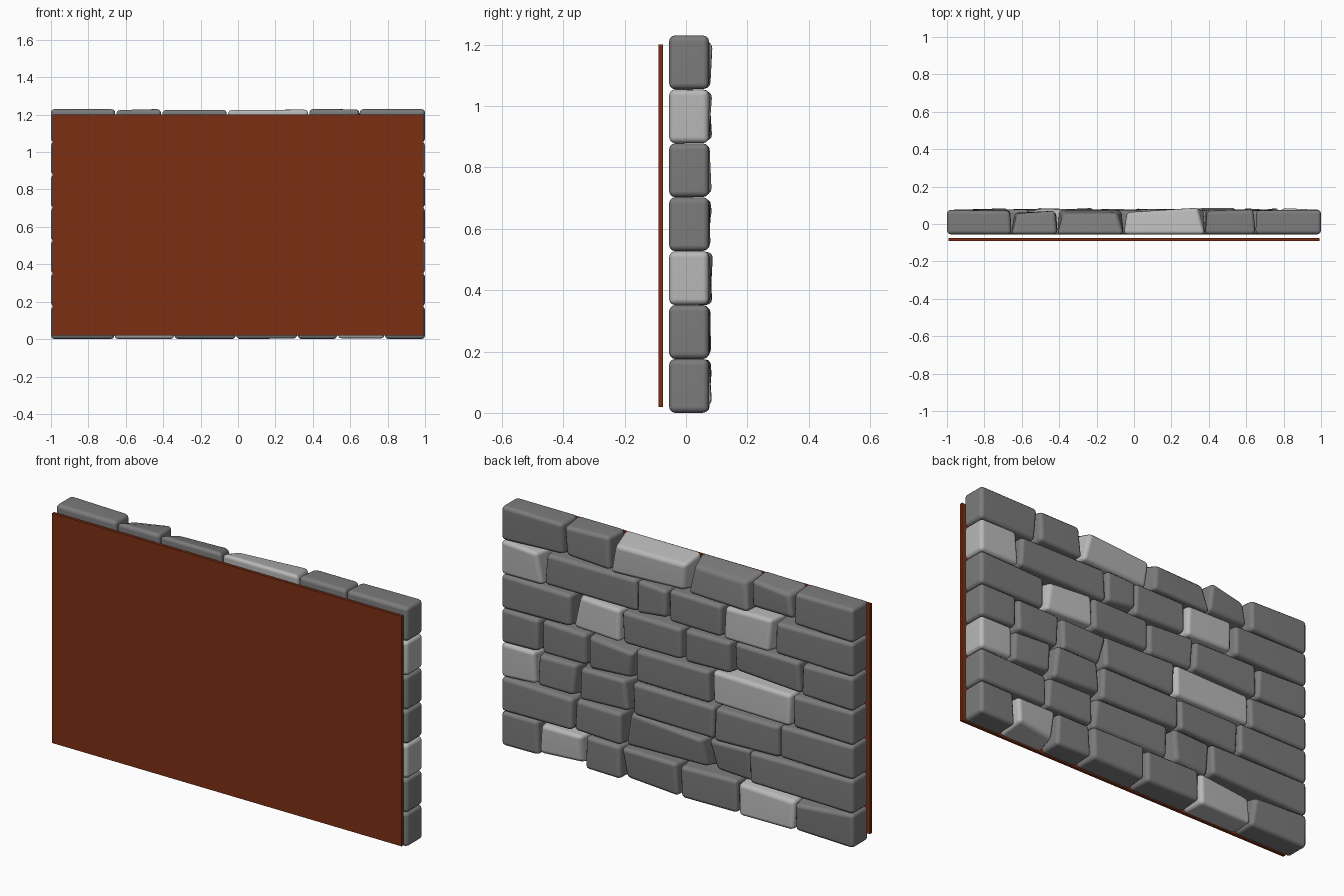
import bpy, bmesh, random

if "Cube" in bpy.data.objects:
    bpy.data.objects.remove(bpy.data.objects["Cube"])

random.seed(4)
PITCH, FRONT, BACK = 1.23 / 7, -0.055, 0.075


def material(name, rgb):
    m = bpy.data.materials.new(name)
    m.diffuse_color = (*rgb, 1)
    m.use_nodes = True
    m.node_tree.nodes["Principled BSDF"].inputs["Base Color"].default_value = m.diffuse_color
    return m


dark = material("dark_stone", (0.2, 0.2, 0.2))
light = material("light_stone", (0.48, 0.48, 0.48))
red = material("red_brown", (0.2, 0.028, 0.007))

# vertical joints in each course (bottom to top) and the indices of the pale stones
courses = [
    ([-0.66, -0.34, -0.01, 0.32, 0.53, 0.785], [1, 5]),
    ([-0.41, -0.175, 0.31, 0.59], []),
    ([-0.585, -0.215, 0.26, 0.56, 0.80], [5]),
    ([-0.65, -0.19, 0.24, 0.51, 0.78], [1]),
    ([-0.70, -0.31, -0.035, 0.315, 0.60], [4]),
    ([-0.55, -0.26, 0.055, 0.227, 0.757], [1, 5]),
    ([-0.655, -0.41, -0.055, 0.38, 0.65], [3]),
]


# one irregular stone: a box whose back corners are roughened, some of them chipped
def stone(name, x0, x1, z0, mat):
    bm = bmesh.new()
    bmesh.ops.create_cube(bm, size=1)
    for v in bm.verts:
        right, back, top = (a > 0 for a in v.co)
        dx = dy = dz = 0
        if back and (x1 if right else x0) not in (-1, 1):
            rough = 3 if random.random() < 0.25 else 1
            dx = random.uniform(0, 0.014) * rough
            dy = random.uniform(-0.008, 0.005) * rough
            dz = random.uniform(0, 0.011) * rough
        v.co = (x1 - dx if right else x0 + dx,
                BACK + dy if back else FRONT,
                z0 + PITCH - dz if top else z0 + dz)
    me = bpy.data.meshes.new(name)
    bm.to_mesh(me)
    bm.free()
    me.materials.append(mat)
    for p in me.polygons:
        p.use_smooth = True
    ob = bpy.data.objects.new(name, me)
    bpy.context.collection.objects.link(ob)
    bevel = ob.modifiers.new("rounded_edges", "BEVEL")
    bevel.width, bevel.segments, bevel.limit_method = 0.02, 3, "NONE"
    ob.modifiers.new("flat_faces", "WEIGHTED_NORMAL")


# seven courses of stones
for r, (joints, pale) in enumerate(courses):
    edges = [-1, *joints, 1]
    for c, (x0, x1) in enumerate(zip(edges, edges[1:])):
        stone(f"stone_{r}_{c}", x0, x1, r * PITCH, light if c in pale else dark)

# thin panel in front of the stones
bpy.ops.mesh.primitive_cube_add(size=1, location=(0, -0.0825, 0.61))
panel = bpy.context.object
panel.name = "backing_panel"
panel.scale = (1.985, 0.015, 1.18)
panel.data.materials.append(red)
